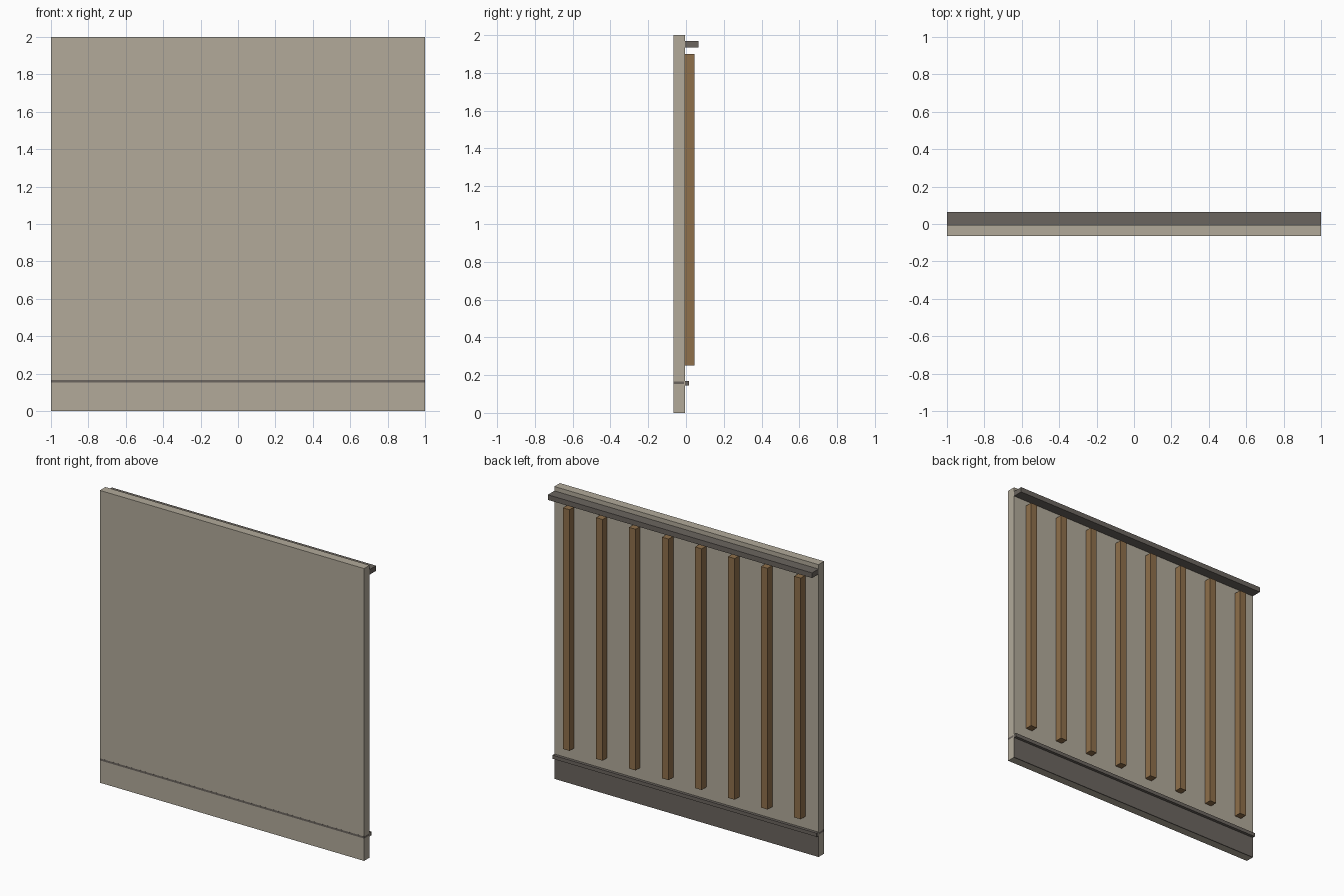
import bpy

if "Cube" in bpy.data.objects:
    bpy.data.objects.remove(bpy.data.objects["Cube"])


def material(name, rgb):
    m = bpy.data.materials.new(name)
    m.diffuse_color = (*rgb, 1)
    m.use_nodes = True
    m.node_tree.nodes["Principled BSDF"].inputs["Base Color"].default_value = m.diffuse_color
    return m


def box(name, x, y, z, mat):
    """Axis-aligned box from (min, max) pairs."""
    bpy.ops.mesh.primitive_cube_add(size=1)
    o = bpy.context.object
    o.name = name
    for v in o.data.vertices:
        for i, (lo, hi) in enumerate((x, y, z)):
            v.co[i] = hi if v.co[i] > 0 else lo
    o.data.materials.append(mat)
    return o


beige = material("beige panel", (0.445, 0.402, 0.323))
dark = material("dark grey trim", (0.147, 0.130, 0.114))
wood = material("brown wood", (0.275, 0.162, 0.070))

FULL = (-1, 1)
BACK = -0.005  # rear surface of the wall

# Wall panel
box("wall_panel", FULL, (-0.065, BACK), (0, 2), beige)

# Skirting on the back, with its cap and the thin band round the wall
box("skirting_board", FULL, (-0.012, BACK + 0.0005), (0, 0.15), dark)
box("skirting_cap", FULL, (-0.01, 0.015), (0.145, 0.17), dark)
box("wall_band", (-1.0004, 1.0004), (-0.0654, -0.01), (0.153, 0.167), dark)

# Top rail
box("top_rail", FULL, (-0.01, 0.065), (1.935, 1.97), dark)

# Vertical battens
for i in range(8):
    cx = -0.875 + 0.25 * i
    box(f"batten_{i + 1}", (cx - 0.025, cx + 0.025), (-0.01, 0.045), (0.25, 1.9), wood)
